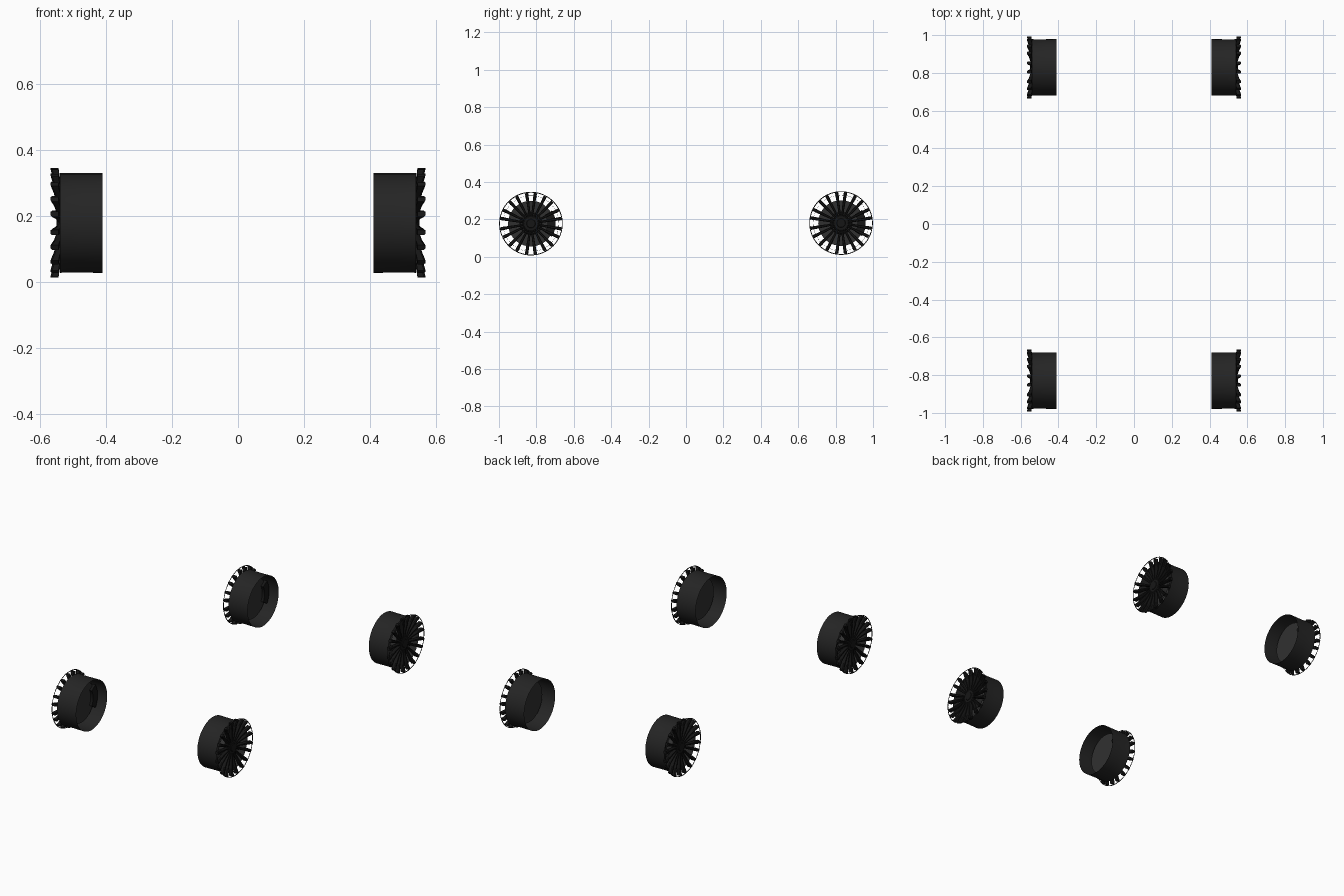
import bpy, bmesh, math
from mathutils import Matrix, Vector

if "Cube" in bpy.data.objects:
    bpy.data.objects.remove(bpy.data.objects["Cube"])


def paint(name, v):
    m = bpy.data.materials.new(name)
    m.diffuse_color = (v, v, v, 1)
    m.use_nodes = True
    m.node_tree.nodes["Principled BSDF"].inputs["Base Color"].default_value = m.diffuse_color
    return m


BARREL = paint("dark_grey", 0.018)
BLACK = paint("black", 0.008)
DISC = paint("disc_grey", 0.03)
SPOKES = 20


def lathe(bm, profile, segments=64):
    """Revolve (radius, x) points around the x axis."""
    verts = [bm.verts.new((x, 0, r)) for r, x in profile]
    edges = [bm.edges.new(p) for p in zip(verts, verts[1:])]
    bmesh.ops.spin(bm, geom=verts + edges, cent=(0, 0, 0), axis=(1, 0, 0),
                   angle=2 * math.pi, steps=segments, use_duplicate=False)
    bmesh.ops.remove_doubles(bm, verts=bm.verts, dist=0.00005)


def spoke(bm, angle):
    """One concave spoke: sections of radius, back x, front x, half width."""
    rot = Matrix.Rotation(angle, 4, 'X')
    rings = []
    for r, back, front, w in [(0.025, 0.528, 0.545, 0.0045),
                              (0.08, 0.532, 0.549, 0.0065),
                              (0.13, 0.538, 0.557, 0.008),
                              (0.157, 0.542, 0.565, 0.009),
                              (0.165, 0.543, 0.567, 0.008)]:
        pts = [(back, -w), (front - 0.005, -w), (front, -w * 0.5),
               (front, w * 0.5), (front - 0.005, w), (back, w)]
        rings.append([bm.verts.new(rot @ Vector((x, y, r))) for x, y in pts])
    for a, b in zip(rings, rings[1:]):
        for i in range(6):
            j = (i + 1) % 6
            bm.faces.new((a[i], a[j], b[j], b[i]))
    bm.faces.new(rings[0])
    bm.faces.new(rings[-1])


def barrel(bm):
    lathe(bm, [(0.150, 0.410), (0.149, 0.47), (0.149, 0.53), (0.150, 0.539)])


def outer_ring(bm):
    lathe(bm, [(0.1655, 0.561), (0.170, 0.562)])


def spokes(bm):
    for i in range(SPOKES):
        # spokes lean slightly together in pairs
        lean = math.radians(0.8) * (1 if i % 2 else -1)
        spoke(bm, (i + 0.5) * 2 * math.pi / SPOKES + lean)


def hub(bm):
    lathe(bm, [(0, 0.522), (0.046, 0.525), (0.046, 0.540), (0.038, 0.546),
               (0.024, 0.546), (0.022, 0.549), (0, 0.550)], 40)


def brake_disc(bm):
    lathe(bm, [(0, 0.478), (0.122, 0.478), (0.122, 0.490), (0.06, 0.490),
               (0.055, 0.522), (0, 0.522)])


def caliper(bm):
    # curved block gripping the rear edge of the disc
    rows = []
    for i in range(9):
        a = math.radians(-32 + 8 * i)
        rows.append([bm.verts.new((x, r * math.cos(a), r * math.sin(a)))
                     for r, x in [(0.088, 0.462), (0.132, 0.462),
                                  (0.132, 0.504), (0.088, 0.504)]])
    for a, b in zip(rows, rows[1:]):
        for i in range(4):
            j = (i + 1) % 4
            bm.faces.new((a[i], a[j], b[j], b[i]))
    bm.faces.new(rows[0])
    bm.faces.new(rows[-1])


def make(name, build, material, side, y, z):
    bm = bmesh.new()
    build(bm)
    bmesh.ops.scale(bm, vec=(side, 1, 1), verts=bm.verts)
    bmesh.ops.recalc_face_normals(bm, faces=bm.faces)
    mesh = bpy.data.meshes.new(name)
    bm.to_mesh(mesh)
    bm.free()
    mesh.materials.append(material)
    ob = bpy.data.objects.new(name, mesh)
    ob.location = (0, y, z)
    bpy.context.collection.objects.link(ob)
    bpy.ops.object.select_all(action='DESELECT')
    ob.select_set(True)
    bpy.context.view_layer.objects.active = ob
    bpy.ops.object.shade_smooth_by_angle(angle=math.radians(30))


# Four wheels, mirrored left and right
for end, y, z in [("front", -0.829, 0.177), ("rear", 0.829, 0.180)]:
    for label, side in [("left", -1), ("right", 1)]:
        for part, build, mat in [("rim_barrel", barrel, BARREL),
                                 ("outer_ring", outer_ring, BLACK),
                                 ("spokes", spokes, BLACK),
                                 ("hub", hub, BLACK),
                                 ("brake_disc", brake_disc, DISC),
                                 ("brake_caliper", caliper, BLACK)]:
            make(f"{end}_{label}_{part}", build, mat, side, y, z)
